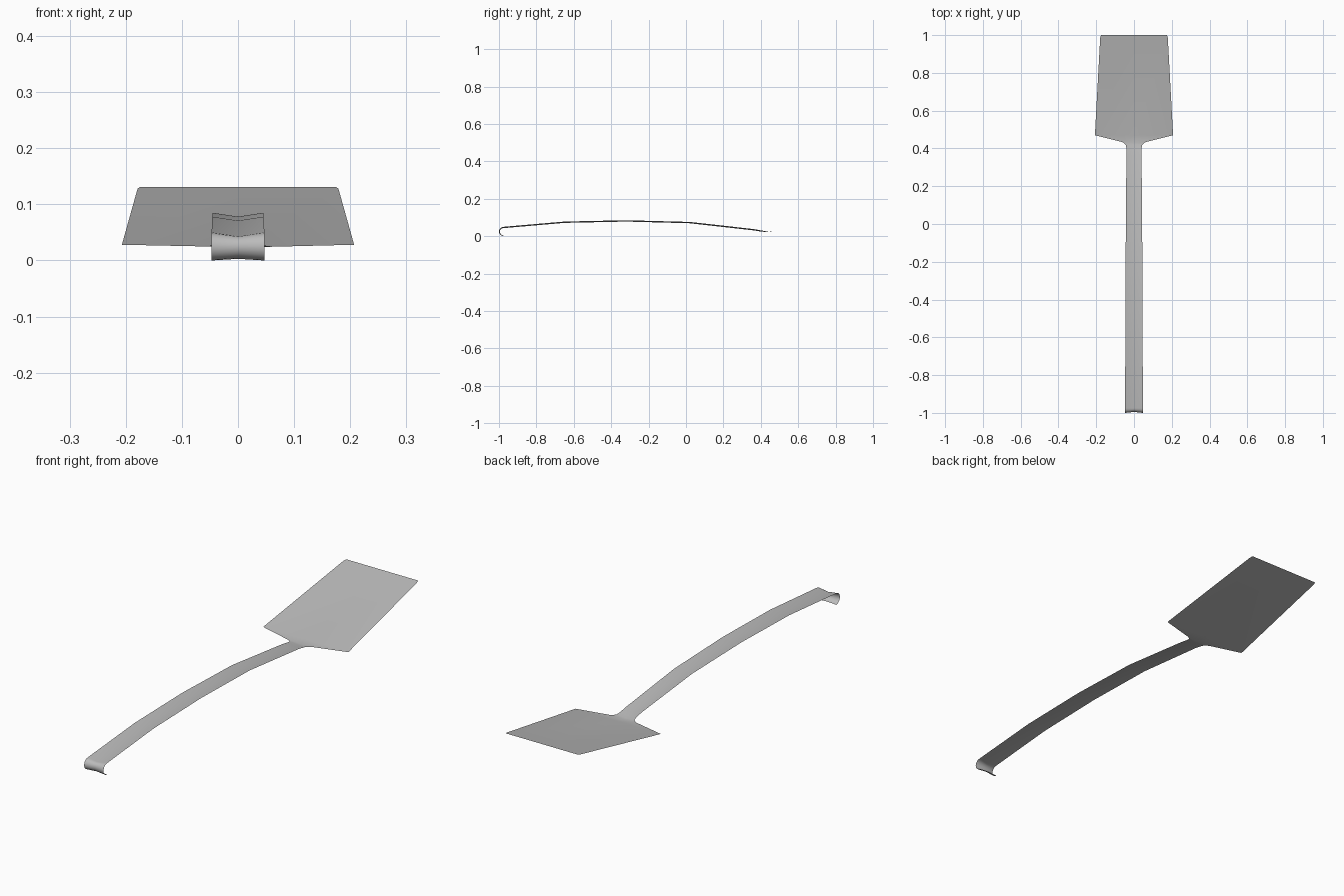
import bpy
import bmesh
from math import sin, cos, pi, radians
from mathutils import Vector

cube = bpy.data.objects.get("Cube")
if cube:
    bpy.data.objects.remove(cube, do_unlink=True)

steel = bpy.data.materials.new("brushed_steel")
steel.use_nodes = True
steel.diffuse_color = (0.5, 0.5, 0.5, 1)
steel.node_tree.nodes["Principled BSDF"].inputs["Base Color"].default_value = (0.5, 0.5, 0.5, 1)

# Stations along the sheet: (y, z, half width, depth of the centre crease)
CREASE = 0.007
stations = []

# Hanging hook: half circle rolled under the front end of the handle
HOOK_STEPS, RADIUS = 10, 0.025
for i in range(HOOK_STEPS + 1):
    a = -pi / 2 - pi * i / HOOK_STEPS
    depth = 0.003 + (CREASE - 0.003) * i / HOOK_STEPS
    stations.append((-0.975 + RADIUS * cos(a), RADIUS + RADIUS * sin(a), 0.047, depth))

# Arched handle
for y, z, w in [(-0.65, 0.078, 0.046), (-0.32, 0.085, 0.045),
                (0.02, 0.076, 0.043), (0.36, 0.038, 0.04)]:
    stations.append((y, z, w, CREASE))

# Flared neck, shoulders and flat tapering blade
stations += [(0.4, 0.031, 0.04, 0.006), (0.42, 0.027, 0.044, 0.004),
             (0.433, 0.025, 0.06, 0.002), (0.47, 0.028, 0.207, 0),
             (0.985, 0.128, 0.179, 0), (1.0, 0.131, 0.175, 0)]

# Skin the stations into one creased sheet
bm = bmesh.new()
rows = []
for i, (y, z, w, depth) in enumerate(stations):
    before = stations[max(i - 1, 0)]
    after = stations[min(i + 1, len(stations) - 1)]
    along = Vector((0, after[0] - before[0], after[1] - before[1])).normalized()
    inward = Vector((0, along.z, -along.y))
    edge = Vector((0, y, z))
    points = [edge - Vector((w, 0, 0)), edge + inward * depth, edge + Vector((w, 0, 0))]
    rows.append([bm.verts.new(p) for p in points])
for a, b in zip(rows, rows[1:]):
    for k in range(2):
        bm.faces.new((a[k], a[k + 1], b[k + 1], b[k]))

mesh = bpy.data.meshes.new("spatula_sheet")
bm.to_mesh(mesh)
bm.free()
mesh.materials.append(steel)
spatula = bpy.data.objects.new("spatula_sheet", mesh)
bpy.context.collection.objects.link(spatula)

bpy.ops.object.select_all(action="DESELECT")
spatula.select_set(True)
bpy.context.view_layer.objects.active = spatula
bpy.ops.object.shade_smooth_by_angle(angle=radians(35))
